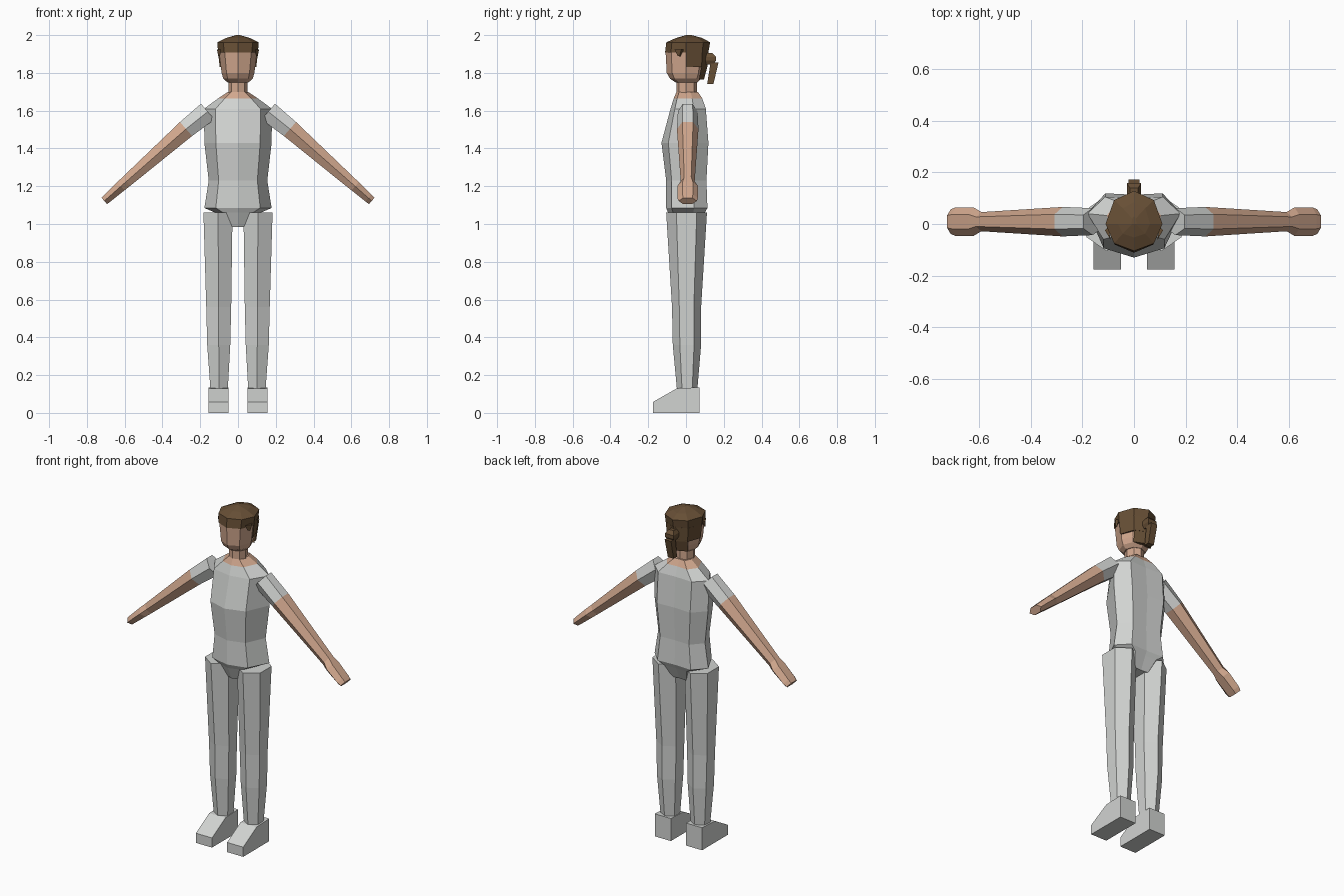
import bpy, bmesh, math
from mathutils import Vector

if "Cube" in bpy.data.objects:
    bpy.data.objects.remove(bpy.data.objects["Cube"], do_unlink=True)


def material(name, rgb):
    m = bpy.data.materials.new(name)
    m.use_nodes = True
    m.diffuse_color = (*rgb, 1)
    bsdf = next(n for n in m.node_tree.nodes if n.type == 'BSDF_PRINCIPLED')
    bsdf.inputs["Base Color"].default_value = (*rgb, 1)
    bsdf.inputs["Roughness"].default_value = 0.8
    return m


CLOTH = material("light_grey_cloth", (0.64, 0.655, 0.64))
SKIN = material("skin", (0.64, 0.39, 0.27))
HAIR = material("brown_hair", (0.135, 0.078, 0.036))


def loft(name, rings, mat):
    """Join equal-sized rings of points into a closed, flat-shaded solid."""
    bm = bmesh.new()
    loops = [[bm.verts.new(p) for p in ring] for ring in rings]
    n = len(loops[0])
    for a, b in zip(loops, loops[1:]):
        for i in range(n):
            j = (i + 1) % n
            bm.faces.new((a[i], a[j], b[j], b[i]))
    bm.faces.new(loops[0])
    bm.faces.new(loops[-1])
    bmesh.ops.recalc_face_normals(bm, faces=bm.faces[:])
    me = bpy.data.meshes.new(name)
    bm.to_mesh(me)
    bm.free()
    me.materials.append(mat)
    ob = bpy.data.objects.new(name, me)
    bpy.context.collection.objects.link(ob)
    return ob


# Right-hand halves of the eight-sided outlines (x factor, y factor), front to back
BODY = [(0, -1), (0.66, -0.72), (1, 0.4), (0.62, 1.05), (0, 1)]
ROUND = [(0, -1), (0.7, -0.72), (1, 0), (0.7, 0.72), (0, 1)]


def octagon(z, w, front, back, half):
    """Eight-sided ring: half width w, reaching from -front to back."""
    pts = half + [(-x, y) for x, y in half[-2:0:-1]]
    return [(x * w, y * (back if y > 0 else front), z) for x, y in pts]


def octagons(sections, half):
    return [octagon(*s, half) for s in sections]


# Torso and pelvis
loft("torso", octagons([
    (0.985, 0.075, 0.06, 0.06),
    (1.06, 0.12, 0.095, 0.095),
    (1.085, 0.178, 0.105, 0.108),
    (1.23, 0.155, 0.105, 0.103),
    (1.43, 0.178, 0.130, 0.113),
    (1.61, 0.180, 0.082, 0.100),
    (1.665, 0.105, 0.065, 0.082)], BODY), CLOTH)

# Neckline, neck and head
loft("neckline", octagons([
    (1.665, 0.105, 0.065, 0.082),
    (1.70, 0.052, 0.050, 0.060)], BODY), SKIN)
loft("neck", octagons([
    (1.69, 0.051, 0.050, 0.058),
    (1.78, 0.051, 0.050, 0.058)], ROUND), SKIN)
loft("head", octagons([
    (1.750, 0.056, 0.055, 0.060),
    (1.770, 0.078, 0.085, 0.080),
    (1.800, 0.087, 0.102, 0.092),
    (1.910, 0.100, 0.108, 0.105),
    (1.960, 0.090, 0.090, 0.100)], ROUND), SKIN)

# Hair cap over the top of the head
loft("hair_cap", octagons([
    (1.908, 0.105, 0.111, 0.118),
    (1.962, 0.110, 0.104, 0.128),
    (1.985, 0.062, 0.052, 0.085),
    (2.000, 0.010, 0.000, 0.030)], ROUND), HAIR)


# Hair behind the ears and down to the nape
def back_arc(z, w, back, count):
    x0 = [(1, 0), (0.7, 0.72), (0, 1), (-0.7, 0.72), (-1, 0)]
    pts = x0 if count == 5 else x0[1:4]
    return [(x * w, y * back, z) for x, y in pts]


loft("back_hair", [back_arc(1.83, 0.097, 0.114, 5),
                   back_arc(1.915, 0.106, 0.120, 5)], HAIR)
loft("nape_hair", [back_arc(1.765, 0.086, 0.095, 3),
                   back_arc(1.84, 0.098, 0.115, 3)], HAIR)


# Ponytail: tie knot and hanging tail
def slab(z, w, y0, y1):
    return [(-w, y0, z), (w, y0, z), (w, y1, z), (-w, y1, z)]


loft("ponytail_knot", [slab(1.845, 0.018, 0.10, 0.145),
                       slab(1.865, 0.028, 0.10, 0.158),
                       slab(1.885, 0.028, 0.10, 0.158),
                       slab(1.905, 0.016, 0.10, 0.140)], HAIR)
loft("ponytail", [slab(1.740, 0.019, 0.112, 0.145),
                  slab(1.855, 0.021, 0.130, 0.172)], HAIR)


def hexagon(centre, up, across, h, r):
    """Six-sided ring with points along 'across' and flats along 'up'."""
    c, up, across = Vector(centre), Vector(up), Vector(across)
    shape = [(1, 0), (0.5, 1), (-0.5, 1), (-1, 0), (-0.5, -1), (0.5, -1)]
    return [c + across * (r * a) + up * (h * u) for a, u in shape]


for side, s in (("left", 1), ("right", -1)):
    # Arm sections: x, z, half thickness, half depth
    def arm(sections):
        return [hexagon((s * x, 0.009, z), (s * 0.655, 0, 0.755), (0, 1, 0), h, r)
                for x, z, h, r in sections]

    loft(side + "_sleeve", arm([
        (0.160, 1.595, 0.055, 0.052),
        (0.275, 1.503, 0.049, 0.057)]), CLOTH)
    loft(side + "_forearm", arm([
        (0.275, 1.503, 0.049, 0.057),
        (0.590, 1.226, 0.031, 0.037)]), SKIN)
    loft(side + "_hand", arm([
        (0.590, 1.226, 0.031, 0.037),
        (0.620, 1.200, 0.029, 0.055),
        (0.690, 1.138, 0.024, 0.055),
        (0.708, 1.122, 0.022, 0.048)]), SKIN)

    # Leg sections: x, y, z, half width, half depth
    loft(side + "_leg", [
        hexagon((s * x, y, z), (1, 0, 0), (0, 1, 0), w, d) for x, y, z, w, d in [
            (0.100, 0.006, 0.125, 0.046, 0.054),
            (0.102, 0.005, 0.360, 0.061, 0.075),
            (0.102, 0.003, 0.560, 0.066, 0.077),
            (0.106, 0.003, 1.062, 0.077, 0.108)]], CLOTH)

    # Shoe: side profile carried across the width
    profile = [(-0.175, 0), (0.072, 0), (0.072, 0.135), (-0.048, 0.130), (-0.175, 0.058)]
    loft(side + "_shoe", [[(s * x, y, z) for y, z in profile]
                          for x in (0.05, 0.157)], CLOTH)

    # Loose lock at the temple
    loft(side + "_temple_lock", [
        [(s * 0.100, -0.010, 1.925), (s * 0.112, -0.025, 1.925), (s * 0.090, -0.062, 1.925)],
        [(s * 0.097, -0.030, 1.888), (s * 0.104, -0.034, 1.888), (s * 0.095, -0.044, 1.890)]],
        HAIR)
